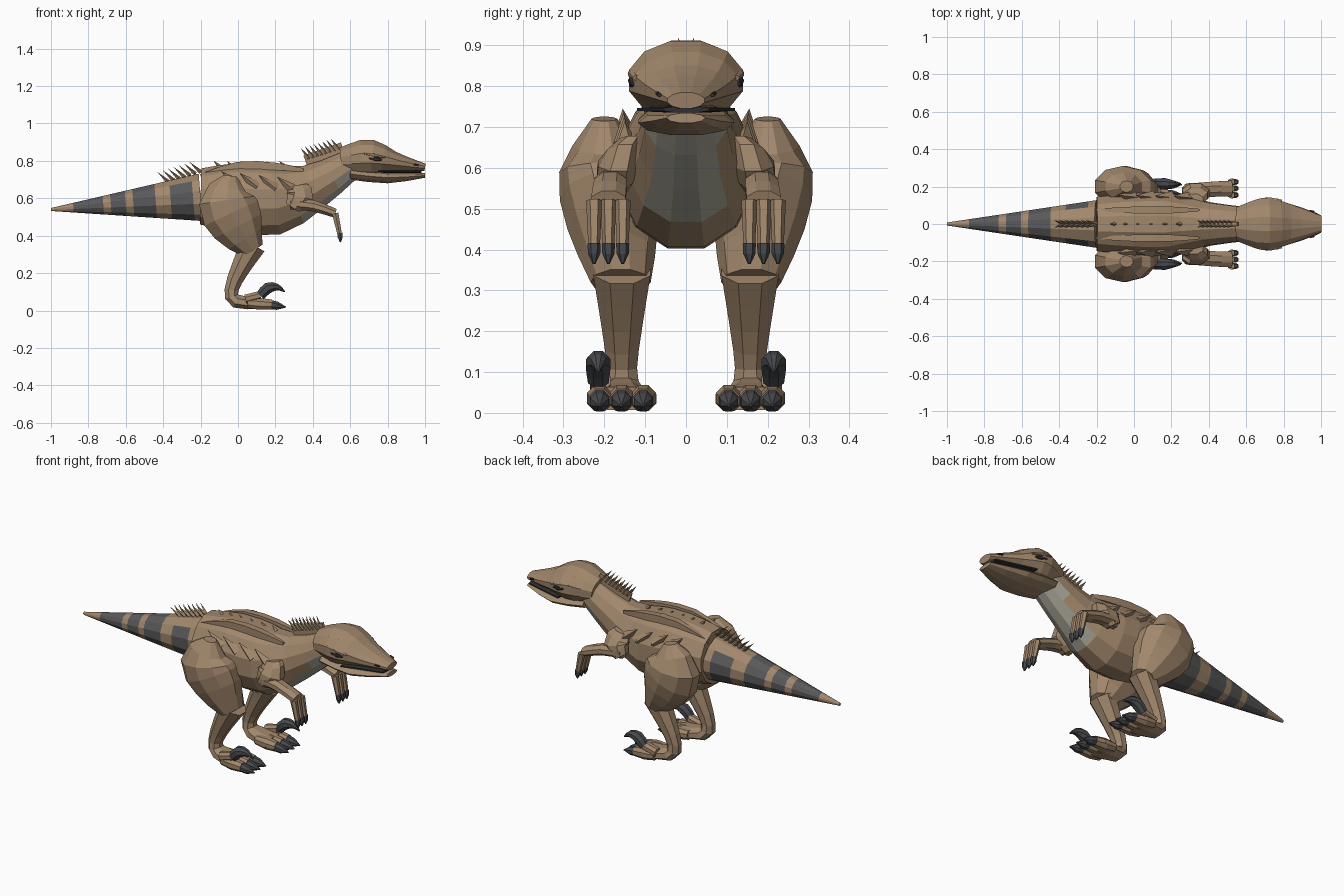
import bpy, bmesh, math
from mathutils import Vector, Matrix

cube = bpy.data.objects.get("Cube")
if cube:
    bpy.data.objects.remove(cube)


def material(name, *rgb):
    made = bpy.data.materials.new(name)
    made.use_nodes = True
    made.diffuse_color = (*rgb, 1)
    shader = made.node_tree.nodes["Principled BSDF"]
    shader.inputs["Base Color"].default_value = (*rgb, 1)
    return made


HIDE = material("tan hide", .36, .245, .15)
BAND = material("tail grey", .1, .1, .105)
CLAW = material("claw grey", .065, .067, .075)
THROAT = material("pale throat", .38, .365, .3)
DARK = material("dark mouth and eye", .03, .03, .035)


def along(values, t):
    """Smooth curve through evenly spaced values, straight when there are two."""
    points = [2 * values[0] - values[1], *values, 2 * values[-1] - values[-2]]
    spans = len(values) - 1
    i = min(int(t * spans), spans - 1)
    f = t * spans - i
    a, b, c, d = points[i:i + 4]
    bend = 2 * a - 5 * b + 4 * c - d
    twist = 3 * b - a - 3 * c + d
    return b + ((c - a) * f + bend * f * f + twist * f ** 3) / 2


def finish(name, bm, mats, mirror, paint=None):
    """Turn a bmesh into an object, painted by rule and mirrored across y."""
    bmesh.ops.recalc_face_normals(bm, faces=bm.faces)
    if paint:
        for face in bm.faces:
            face.material_index = paint(face.calc_center_median(), face.normal)
    mesh = bpy.data.meshes.new(name)
    bm.to_mesh(mesh)
    bm.free()
    for mat in mats:
        mesh.materials.append(mat)
    part = bpy.data.objects.new(name, mesh)
    bpy.context.collection.objects.link(part)
    if mirror:
        mod = part.modifiers.new("mirror", "MIRROR")
        mod.use_axis = (False, True, False)
        mod.use_mirror_merge = False


def loft(name, path, depth, width=None, out=(0, 0), copies=(0,), sides=8,
         steps=None, mats=(HIDE,), mirror=True, paint=None):
    """Skin oval sections along an x, z path that is moved out sideways in y.
    Depth and width are half sizes; each copy is shifted further in y."""
    bm = bmesh.new()
    path = [Vector((x, 0, z)) for x, z in path]
    width = width or depth
    steps = steps or 2 * len(path) - 2
    grow = 1 / math.cos(math.pi / sides)
    angles = [math.tau * (i + .5) / sides for i in range(sides)]
    for shift in copies:
        rings = []
        for k in range(steps + 1):
            t = k / steps
            run = along(path, t + .01) - along(path, t - .01)
            up = run.cross(Vector((0, 1, 0))).normalized() * along(depth, t) * grow
            across = Vector((0, along(width, t) * grow, 0))
            centre = along(path, t) + Vector((0, along(out, t) + shift, 0))
            rings.append([bm.verts.new(centre + up * math.cos(a) + across * math.sin(a))
                          for a in angles])
        for near, far in zip(rings, rings[1:]):
            for i in range(sides):
                bm.faces.new((near[i - 1], near[i], far[i], far[i - 1]))
        bm.faces.new(rings[0])
        bm.faces.new(rings[-1])
    finish(name, bm, mats, mirror, paint)


def spike_row(name, start, end, count, lean, radius, mirror=True):
    """Evenly spaced pointed cones that all lean the same way."""
    bm = bmesh.new()
    lean = Vector(lean)
    turn = lean.to_track_quat("Z", "Y").to_matrix().to_4x4()
    for i in range(count):
        base = Vector(start).lerp(Vector(end), i / (count - 1))
        bmesh.ops.create_cone(bm, cap_ends=True, segments=4, radius1=radius, radius2=0,
                              depth=lean.length,
                              matrix=Matrix.Translation(base + lean / 2) @ turn)
    finish(name, bm, (HIDE,), mirror)


# Tail: one letter per ring of faces, s for grey on the flanks only
BANDS = "tttggggtggtgggttssst"


def paint_tail(centre, normal):
    kind = BANDS[min(int((centre.x + 1) / .8 * len(BANDS)), len(BANDS) - 1)]
    return int(kind == "g" or (kind == "s" and normal.z < .8))


loft("tail", [(-1, .54), (-.2, .605)], [.008, .127], sides=12, steps=len(BANDS),
     mats=(HIDE, BAND), mirror=False, paint=paint_tail)


# Trunk and neck in one skin, pale under the neck
def paint_trunk(centre, normal):
    return int(centre.x > .36 and normal.z < -.3 and abs(centre.y) < .09)


loft("trunk_and_neck", [(-.2, .61), (0, .605), (.2, .595), (.4, .66), (.6, .78)],
     [.15, .185, .19, .125, .08], [.145, .165, .165, .115, .09],
     sides=12, mats=(HIDE, THROAT), mirror=False, paint=paint_trunk)

# Head: skull, jaw, mouth, eyes and brows
loft("skull", [(.55, .8), (.7, .815), (.85, .79), (1, .765)],
     [.07, .1, .052, .02], [.09, .14, .1, .045], sides=12, steps=8, mirror=False)
loft("lower_jaw", [(.6, .73), (.8, .71), (1, .722)],
     [.03, .03, .012], [.1, .112, .045], sides=10, mirror=False)
loft("mouth_line", [(.75, .743), (.98, .743)], [.008, .008], [.12, .058],
     mats=(DARK,), mirror=False)
loft("eyes", [(.7, .815), (.77, .805)], [.004, .018, .004], [.01, .01],
     out=(.132, .125), mats=(DARK,))
loft("brows", [(.67, .84), (.79, .82)], [.006, .012, .006], [.01, .018, .01],
     out=(.127, .12))
loft("nostrils", [(.94, .782), (.965, .778)], [.005, .005], out=(.07, .065),
     mats=(DARK,))

# Back: raised ridges, crests and flank plates
loft("back_ridges", [(-.2, .72), (0, .77), (.2, .77), (.35, .75)],
     [.01, .025, .02, .01], [.006, .018, .018, .006], out=(.075, .075), sides=4)
loft("crest_base", [(.36, .8), (.56, .87)], [.03, .03], [.005, .01], sides=4,
     mirror=False)
spike_row("neck_crest", (.38, 0, .81), (.54, 0, .86), 8, (-.045, .02, .06), .013)
spike_row("rump_crest", (-.37, 0, .685), (-.2, 0, .74), 7, (-.06, .02, .055), .012)
spike_row("back_spikes", (-.1, 0, .77), (.25, 0, .77), 6, (-.03, 0, .03), .012,
          mirror=False)
spike_row("flank_plates", (0, .145, .67), (.3, .14, .64), 4, (-.09, .01, .075), .035)

# Hind legs
loft("thighs", [(-.04, .72), (-.06, .59), (0, .45), (.08, .32)],
     [.035, .15, .14, .06], [.03, .105, .105, .07], out=(.2, .2, .18, .16), sides=10)
loft("shins_and_feet", [(.08, .35), (.01, .22), (-.035, .11), (-.01, .05), (.13, .035)],
     [.07, .05, .037, .037, .028], [.07, .05, .037, .05, .085], out=(.157, .157))
TOES = (-.053, 0, .053)
loft("toes", [(.05, .04), (.18, .032)], [.025, .032, .026], out=(.158, .158),
     copies=TOES)
loft("toe_claws", [(.165, .033), (.255, .018)], [.025, .022, .003],
     out=(.158, .158), copies=TOES, mats=(CLAW,))
loft("sickle_toes", [(.04, .06), (.12, .08)], [.025, .025], out=(.21, .21))
loft("sickle_claws", [(.12, .08), (.16, .12), (.21, .125), (.25, .1)],
     [.025, .03, .018, .003], out=(.215, .215), mats=(CLAW,))

# Arms
loft("upper_arms", [(.32, .67), (.33, .61), (.29, .55)],
     [.05, .075, .04], [.03, .05, .035], out=(.13, .165, .18))
loft("forearms", [(.28, .57), (.4, .56), (.52, .52)],
     [.03, .03, .024], [.035, .04, .042], out=(.18, .19))
FINGERS = (-.035, 0, .035)
loft("fingers", [(.52, .52), (.545, .4)], [.017, .012], out=(.19, .19),
     copies=FINGERS, sides=6)
loft("finger_claws", [(.545, .415), (.548, .365)], [.014, .013, .003],
     out=(.19, .19), copies=FINGERS, sides=6, mats=(CLAW,))
